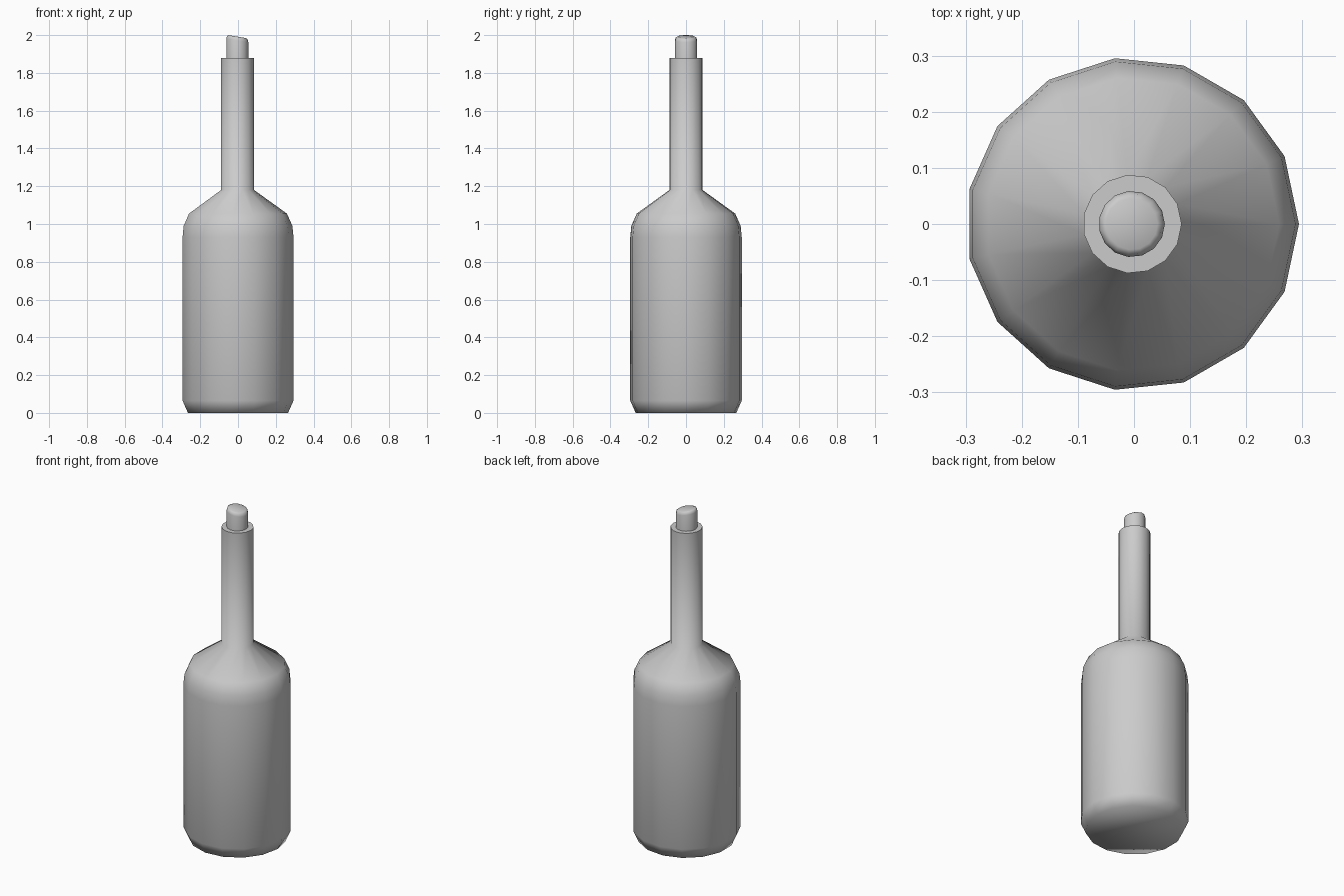
import bpy, math

if "Cube" in bpy.data.objects:
    bpy.data.objects.remove(bpy.data.objects["Cube"])

def lathe(name, profile, sides, shift=0.0, angle=75, top_slant=0.0, slant_from=9.0):
    """Revolve (radius, z) points about z, capping both ends."""
    verts, faces = [], []
    for r, z in profile:
        for i in range(sides):
            a = 2 * math.pi * i / sides
            x, y = r * math.cos(a), r * math.sin(a)
            dz = -top_slant * x if z > slant_from else 0
            verts.append((x + shift, y, z + dz))
    for k in range(len(profile) - 1):
        for i in range(sides):
            j = (i + 1) % sides
            a, b = k * sides, (k + 1) * sides
            faces.append((a + i, a + j, b + j, b + i))
    faces.append(tuple(reversed(range(sides))))
    last = (len(profile) - 1) * sides
    faces.append(tuple(range(last, last + sides)))
    mesh = bpy.data.meshes.new(name)
    mesh.from_pydata(verts, [], faces)
    obj = bpy.data.objects.new(name, mesh)
    bpy.context.collection.objects.link(obj)
    bpy.context.view_layer.objects.active = obj
    obj.select_set(True)
    bpy.ops.object.shade_smooth_by_angle(angle=math.radians(angle))
    obj.select_set(False)
    return obj

# Bottle: base chamfer, straight body, rounded shoulder, long neck
lathe("bottle", [(0.268, 0), (0.297, 0.065), (0.297, 0.93), (0.291, 0.99),
                 (0.262, 1.055), (0.088, 1.18), (0.088, 1.88)], 15, shift=-0.003)

# Cork with a softened, slightly slanted top
lathe("cork", [(0.059, 1.85), (0.059, 1.972), (0.055, 1.987), (0.046, 1.992)],
      15, shift=-0.004, top_slant=0.17, slant_from=1.96)
